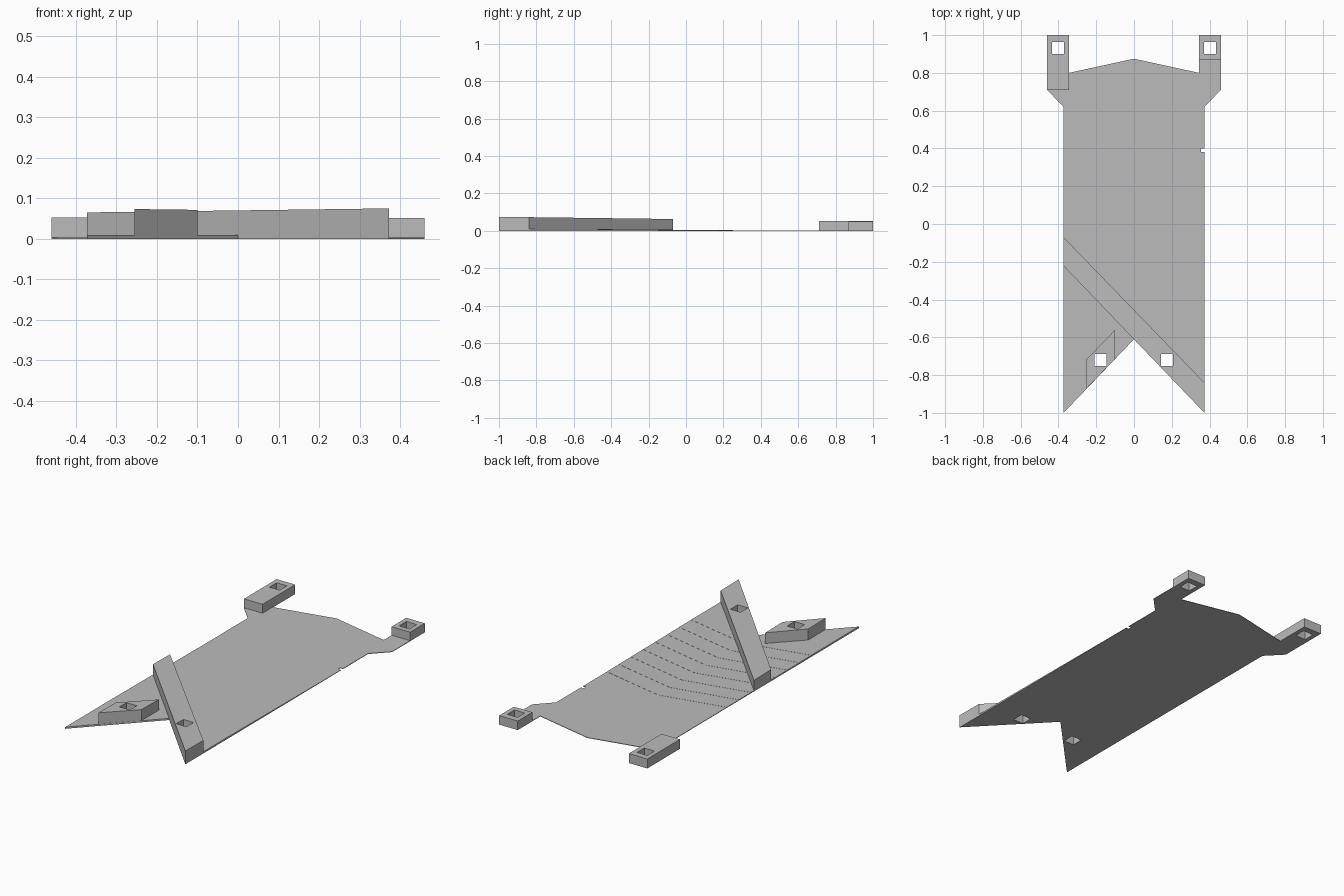
import bpy
import bmesh

cube = bpy.data.objects.get("Cube")
if cube:
    bpy.data.objects.remove(cube, do_unlink=True)

grey = bpy.data.materials.new("plain_grey")
grey.use_nodes = True
colour = (0.5, 0.5, 0.5, 1)
grey.diffuse_color = colour
grey.node_tree.nodes["Principled BSDF"].inputs["Base Color"].default_value = colour

W = 0.373      # half width of the sheet
OUT = 0.46     # outer side of the tabs
INN = 0.345    # inner side of the tabs
BASE = 0.003   # sheet thickness at the back


def flat(z):
    return lambda y: z


def sloped(y):
    return 0.0622 - 0.0128 * y


def prism(name, outline, bottom, top):
    """Upright solid over an outline; top is a height rule along y."""
    bm = bmesh.new()
    face = bm.faces.new([bm.verts.new((x, y, bottom)) for x, y in outline])
    extruded = bmesh.ops.extrude_face_region(bm, geom=[face])
    for v in extruded["geom"]:
        if isinstance(v, bmesh.types.BMVert):
            v.co.z = top(v.co.y)
    bmesh.ops.recalc_face_normals(bm, faces=bm.faces)
    mesh = bpy.data.meshes.new(name)
    bm.to_mesh(mesh)
    bm.free()
    mesh.materials.append(grey)
    obj = bpy.data.objects.new(name, mesh)
    bpy.context.collection.objects.link(obj)
    return obj


def rect(x0, x1, y0, y1):
    return [(x0, y0), (x1, y0), (x1, y1), (x0, y1)]


def cut_holes(obj, centres):
    """Square holes right through a part."""
    for x, y in centres:
        r = 0.032
        cutter = prism("hole_cutter", rect(x - r, x + r, y - r, y + r), -0.1, flat(0.2))
        cutter.hide_render = True
        mod = obj.modifiers.new("hole", "BOOLEAN")
        mod.operation = "DIFFERENCE"
        mod.solver = "EXACT"
        mod.object = cutter
        bpy.context.view_layer.objects.active = obj
        bpy.ops.object.modifier_apply(modifier=mod.name)
        bpy.data.objects.remove(cutter, do_unlink=True)


left_hole, right_hole = (-0.403, 0.932), (0.403, 0.932)
front_holes = [(-0.178, -0.72), (0.174, -0.72)]
notch = [(-W, -1), (0, -0.61), (W, -1)]

# Thin sheet with forked front, peaked back, tab roots and a tiny side nick
sheet = prism("sheet", notch + [
    (W, 0.38), (W - 0.018, 0.38), (W - 0.018, 0.4), (W, 0.4),
    (W, 0.62), (OUT, 0.71), (OUT, 1), (INN, 1), (INN, 0.8), (0, 0.875),
    (-INN, 0.8), (-INN, 1), (-OUT, 1), (-OUT, 0.71), (-W, 0.62)], 0, flat(BASE))
cut_holes(sheet, front_holes + [left_hole, right_hole])

# Chevron steps that thicken the sheet towards the front
RISE = 0.0008
for k in range(8):
    y = 0.17 - 0.107 * k
    z = BASE + RISE * k
    step = prism(f"sheet_step_{k + 1}", notch + [(W, y), (0, y + 0.08), (-W, y)],
                 z, flat(z + RISE))
    cut_holes(step, front_holes)

# Diagonal bars along the fork
long_bar = prism("long_bar", [(W, -1), (W, -0.84), (-W, -0.07), (-W, -0.222)], BASE, sloped)
cut_holes(long_bar, front_holes[1:])
short_bar = prism("short_bar", [(-0.255, -0.875), (-0.1, -0.714), (-0.1, -0.56),
                                (-0.255, -0.72)], BASE, sloped)
cut_holes(short_bar, front_holes[:1])

# Raised mounting tabs at the back
long_tab = prism("long_tab", rect(-OUT, -INN, 0.71, 1), BASE, flat(0.053))
cut_holes(long_tab, [left_hole])
short_tab = prism("short_tab", rect(INN, OUT, 0.87, 1), BASE, flat(0.051))
cut_holes(short_tab, [right_hole])
